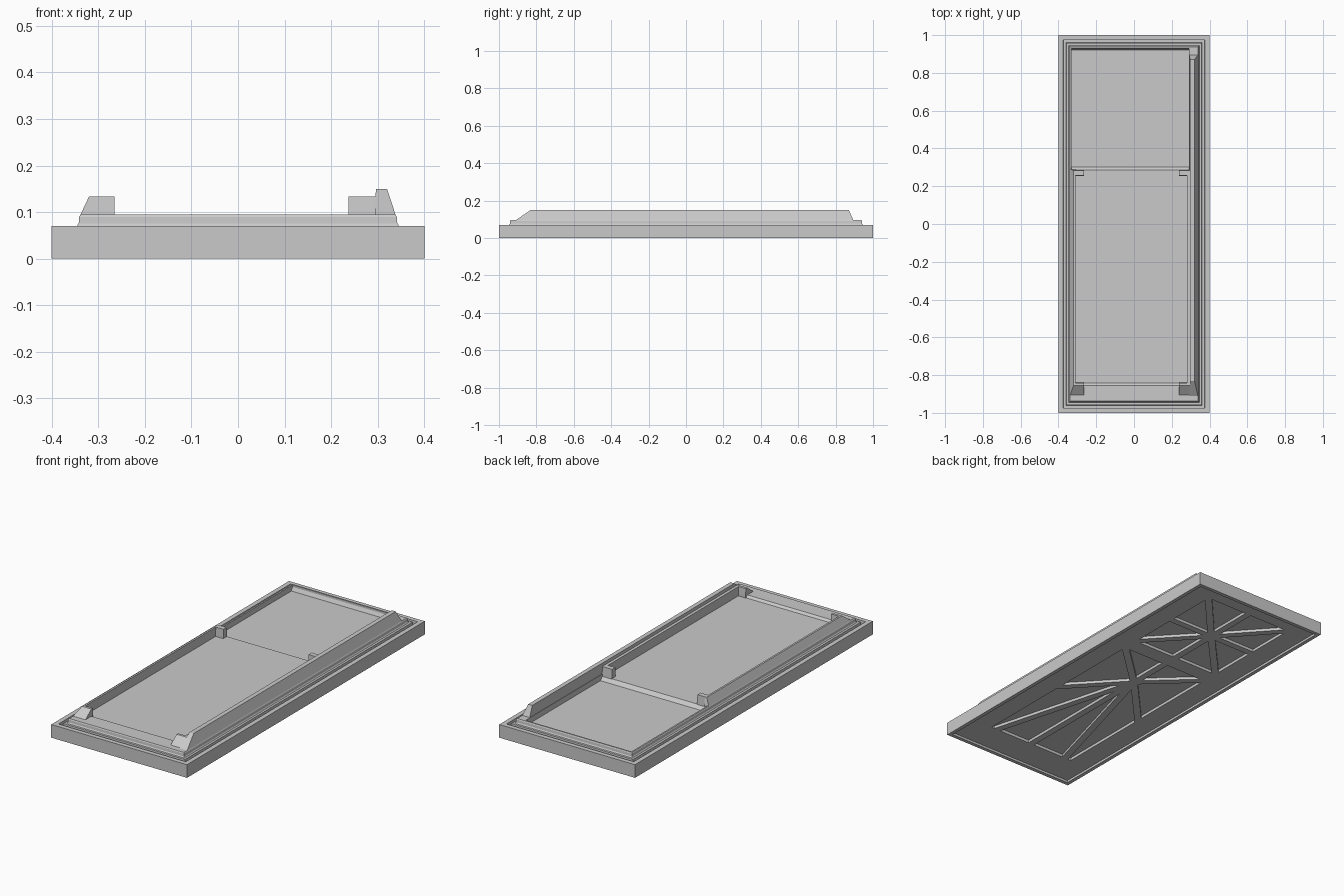
import bpy
import bmesh
from mathutils import Vector

cube = bpy.data.objects.get("Cube")
if cube:
    bpy.data.objects.remove(cube, do_unlink=True)

GREY = (0.59, 0.59, 0.59, 1.0)
grey = bpy.data.materials.new("plain grey")
grey.use_nodes = True
grey.diffuse_color = GREY
grey.node_tree.nodes["Principled BSDF"].inputs["Base Color"].default_value = GREY


def loft(bm, rings):
    """Skin a stack of corner loops and cap both ends."""
    loops = [[bm.verts.new(p) for p in ring] for ring in rings]
    n = len(loops[0])
    for low, high in zip(loops, loops[1:]):
        for i in range(n):
            j = (i + 1) % n
            bm.faces.new((low[i], low[j], high[j], high[i]))
    bm.faces.new(loops[0][::-1])
    bm.faces.new(loops[-1])


def rect(z, x0, x1, y0, y1):
    return [(x0, y0, z), (x1, y0, z), (x1, y1, z), (x0, y1, z)]


def finish(name, bm):
    bmesh.ops.recalc_face_normals(bm, faces=bm.faces)
    mesh = bpy.data.meshes.new(name)
    bm.to_mesh(mesh)
    bm.free()
    mesh.materials.append(grey)
    obj = bpy.data.objects.new(name, mesh)
    bpy.context.collection.objects.link(obj)
    return obj


def block(name, *rects):
    bm = bmesh.new()
    loft(bm, [rect(*r) for r in rects])
    return finish(name, bm)


def cut(target, cutter):
    mod = target.modifiers.new("cut", 'BOOLEAN')
    mod.operation = 'DIFFERENCE'
    mod.solver = 'EXACT'
    mod.object = cutter
    bpy.context.view_layer.objects.active = target
    bpy.ops.object.modifier_apply(modifier=mod.name)
    bpy.data.objects.remove(cutter, do_unlink=True)


# Tray body: hollow underside lip, outer slab, seal groove and raised tier
profile = [(0.38, 0.012), (0.38, 0), (0.4, 0), (0.4, 0.07), (0.375, 0.07),
           (0.373, 0.052), (0.36, 0.052), (0.358, 0.07), (0.346, 0.07),
           (0.342, 0.076), (0.341, 0.09), (0.338, 0.095)]
body = block("tray_body", *[(z, -h, h, -h - 0.6, h + 0.6) for h, z in profile])

# Sunken floors: shallow front, deeper back with a sloped step
cut(body, block("front_cutter",
                (0.084, -0.31, 0.28, -0.843, 0.4),
                (0.095, -0.31, 0.28, -0.855, 0.4),
                (0.12, -0.31, 0.28, -0.855, 0.4)))
cut(body, block("back_cutter",
                (0.066, -0.33, 0.292, 0.303, 0.92),
                (0.084, -0.33, 0.292, 0.285, 0.93),
                (0.12, -0.33, 0.292, 0.285, 0.93)))

# Underside pockets: sectors around two hubs, leaving ribs between them
RIB = 0.018
W = 0.28
fans = [(0.61, [[(0, 0.92), (W, 0.92)], [(W, 0.92), (W, 0.61)],
                [(W, 0.61), (W, 0.31)], [(W, 0.31), (0, 0.31)]]),
        (0.0, [[(0, 0.26), (W, 0.26)], [(W, 0.26), (W, -0.3)],
               [(W, -0.3), (W, -0.83), (0.23, -0.83)],
               [(0.23, -0.83), (0, -0.83)]])]


def inset(points):
    """Offset a clockwise convex outline inward by the half rib width."""
    pts = [Vector(p) for p in points]
    normals = []
    for a, b in zip(pts, pts[1:] + pts[:1]):
        d = (b - a).normalized()
        normals.append(Vector((d.y, -d.x)))
    return [p + (normals[i - 1] + normals[i]) * RIB
            / (1 + normals[i - 1].dot(normals[i])) for i, p in enumerate(pts)]


bm = bmesh.new()
for hub_y, sectors in fans:
    for sector in sectors:
        outline = inset([(0, hub_y)] + sector)
        for side in (1, -1):
            loft(bm, [[(side * v.x, v.y, z) for v in outline]
                      for z in (0.005, 0.027)])
cut(body, finish("pocket_cutter", bm))

# Low left wall along the front section
block("left_wall",
      (0.085, -0.338, -0.31, -0.905, 0.292),
      (0.095, -0.338, -0.31, -0.905, 0.292),
      (0.133, -0.32, -0.31, -0.855, 0.282))

# Tall right wall along the full length, with a lower ledge inside it
block("right_wall",
      (0.085, 0.294, 0.338, -0.91, 0.895),
      (0.095, 0.294, 0.338, -0.91, 0.895),
      (0.15, 0.296, 0.32, -0.83, 0.87))
block("right_ledge",
      (0.085, 0.28, 0.3, -0.905, 0.285),
      (0.095, 0.28, 0.3, -0.905, 0.285),
      (0.133, 0.28, 0.3, -0.855, 0.282))

# Four corner posts of the front section
for side, x0, x1 in (("left", -0.315, -0.265), ("right", 0.237, 0.29)):
    block("front_post_" + side,
          (0.075, x0, x1, -0.905, -0.84),
          (0.095, x0, x1, -0.905, -0.84),
          (0.133, x0, x1, -0.855, -0.842))
    block("middle_post_" + side,
          (0.075, x0, x1, 0.254, 0.287),
          (0.133, x0, x1, 0.256, 0.283))
